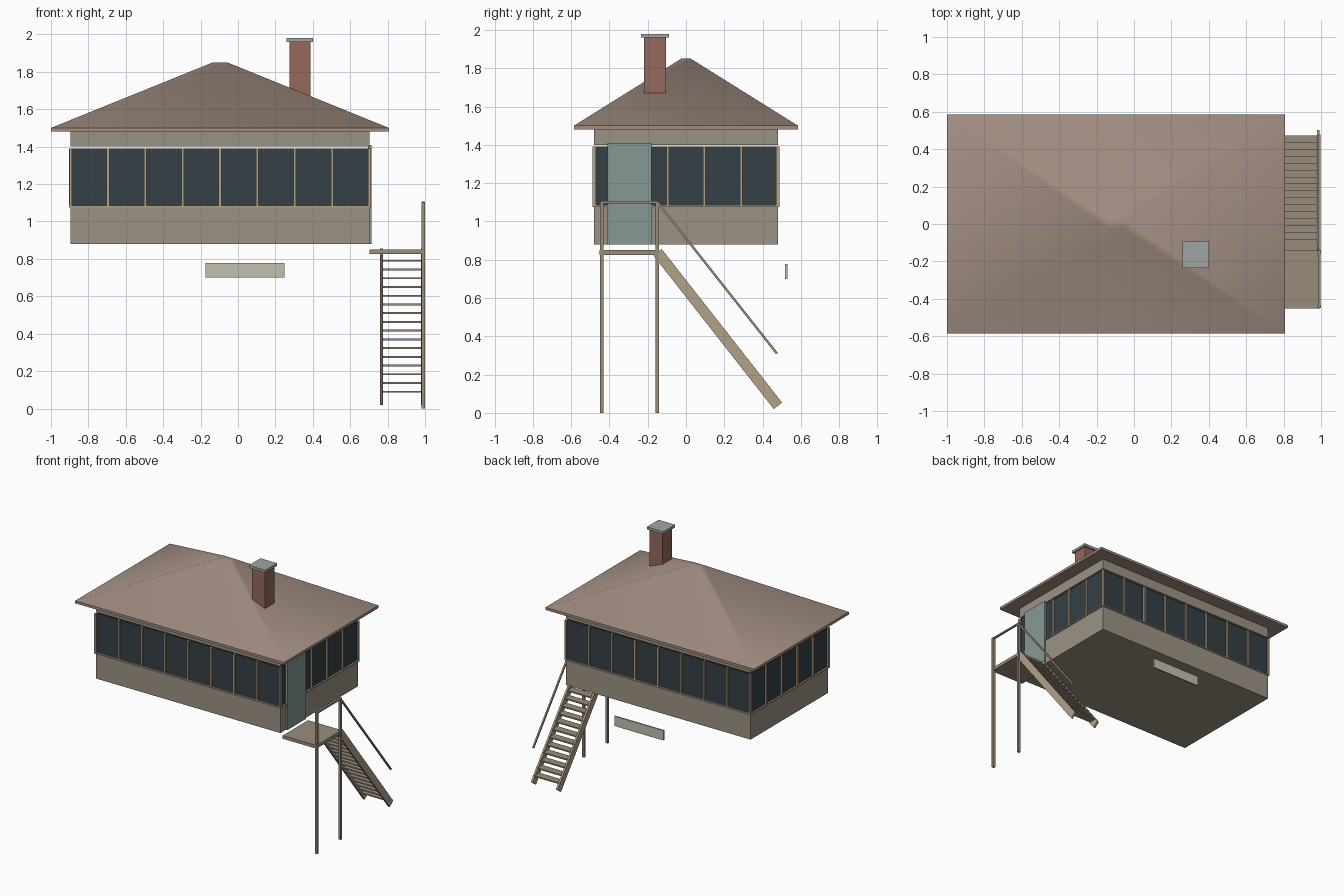
import bpy, math
from mathutils import Vector

if "Cube" in bpy.data.objects:
    bpy.data.objects.remove(bpy.data.objects["Cube"])


def mat(name, r, g, b):
    m = bpy.data.materials.new(name)
    m.diffuse_color = (r, g, b, 1)
    m.use_nodes = True
    m.node_tree.nodes["Principled BSDF"].inputs["Base Color"].default_value = m.diffuse_color
    return m


WALL = mat("wall_paint", 0.33, 0.29, 0.23)
ROOF = mat("roof_tile", 0.36, 0.27, 0.22)
GLASS = mat("dark_glass", 0.035, 0.05, 0.06)
TRIM = mat("timber_trim", 0.45, 0.36, 0.25)
WOOD = mat("stair_wood", 0.32, 0.27, 0.2)
DOOR = mat("door_paint", 0.24, 0.32, 0.3)
BRICK = mat("brick", 0.3, 0.14, 0.11)
CAP = mat("cap_stone", 0.35, 0.38, 0.37)
BOARD = mat("board_cream", 0.55, 0.53, 0.43)


def mesh(name, verts, faces, material):
    me = bpy.data.meshes.new(name)
    me.from_pydata(verts, [], faces)
    me.materials.append(material)
    ob = bpy.data.objects.new(name, me)
    bpy.context.collection.objects.link(ob)
    return ob


FACES = [(3, 2, 1, 0), (4, 5, 6, 7), (0, 1, 5, 4), (1, 2, 6, 5), (2, 3, 7, 6), (3, 0, 4, 7)]


def ring(x0, x1, y0, y1, z):
    return [(x0, y0, z), (x1, y0, z), (x1, y1, z), (x0, y1, z)]


def box(name, x0, x1, y0, y1, z0, z1, material):
    return mesh(name, ring(x0, x1, y0, y1, z0) + ring(x0, x1, y0, y1, z1), FACES, material)


def sloped(name, x, width, a, b, depth, material):
    """Bar running from a to b, both given as (y, z)."""
    a, b = Vector((x, *a)), Vector((x, *b))
    d = (b - a).normalized()
    n = Vector((0, -d.z, d.y)) * depth / 2
    w = Vector((width / 2, 0, 0))
    verts = [p + s for p in (a, b) for s in (-w - n, w - n, w + n, -w + n)]
    return mesh(name, verts, FACES, material)


CX, HX, HY = -0.096, 0.799, 0.48

# Cabin walls and glazing
box("lower_wall", CX - HX, CX + HX, -HY, HY, 0.88, 1.08, WALL)
box("window_glass", CX - HX + 0.004, CX + HX - 0.004, -HY + 0.004, HY - 0.004, 1.08, 1.39, GLASS)
box("upper_wall", CX - HX, CX + HX, -HY, HY, 1.40, 1.48, WALL)
box("window_sill", CX - HX - 0.008, CX + HX + 0.008, -HY - 0.008, HY + 0.008, 1.076, 1.086, TRIM)

# Window posts on all four sides
t = 0.007
for s in (-1, 1):
    for i in range(9):
        x = CX - HX + i * HX / 4
        box("window_post_long", x - t, x + t, s * HY - 0.009, s * HY + 0.009, 1.08, 1.39, TRIM)
    for i in range(1, 5):
        y = -HY + i * HY * 2 / 5
        x = CX + s * HX
        box("window_post_end", x - 0.009, x + 0.009, y - t, y + t, 1.08, 1.39, TRIM)

# Hipped roof with eaves slab
box("eaves", -1.0, 0.807, -0.585, 0.585, 1.48, 1.50, ROOF)
roof = mesh("roof", ring(-1.0, 0.807, -0.585, 0.585, 1.50)
            + ring(CX - 0.04, CX + 0.04, -0.025, 0.025, 1.85), FACES, ROOF)
bpy.context.view_layer.objects.active = roof
roof.select_set(True)
bpy.ops.object.shade_smooth_by_angle(angle=math.radians(60))
roof.select_set(False)

# Chimney
box("chimney", 0.275, 0.388, -0.22, -0.105, 1.58, 1.96, BRICK)
box("chimney_cap", 0.258, 0.402, -0.235, -0.09, 1.96, 1.98, CAP)

# Door and landing
box("door", 0.695, 0.715, -0.41, -0.18, 0.88, 1.41, DOOR)
box("landing", 0.703, 0.995, -0.452, -0.138, 0.825, 0.85, WOOD)
for y in (-0.441, -0.149):
    box("landing_post", 0.98, 1.0, y - 0.009, y + 0.009, 0, 1.105, WOOD)
box("landing_rail", 0.983, 0.997, -0.441, -0.149, 1.094, 1.106, WOOD)

# Stairs
for x in (0.768, 0.985):
    sloped("stringer", x, 0.015, (-0.148, 0.838), (0.48, 0.037), 0.055, TRIM)
for i in range(16):
    z = 0.79 - i * 0.0467
    y = -0.145 + (0.835 - z) * 0.79
    box("tread", 0.768, 0.985, y - 0.03, y + 0.03, z - 0.005, z + 0.005, WOOD)
sloped("handrail", 0.99, 0.012, (-0.149, 1.1), (0.475, 0.31), 0.012, WOOD)

# Blank board on the rear
box("rear_board", -0.175, 0.249, 0.518, 0.53, 0.70, 0.777, BOARD)
